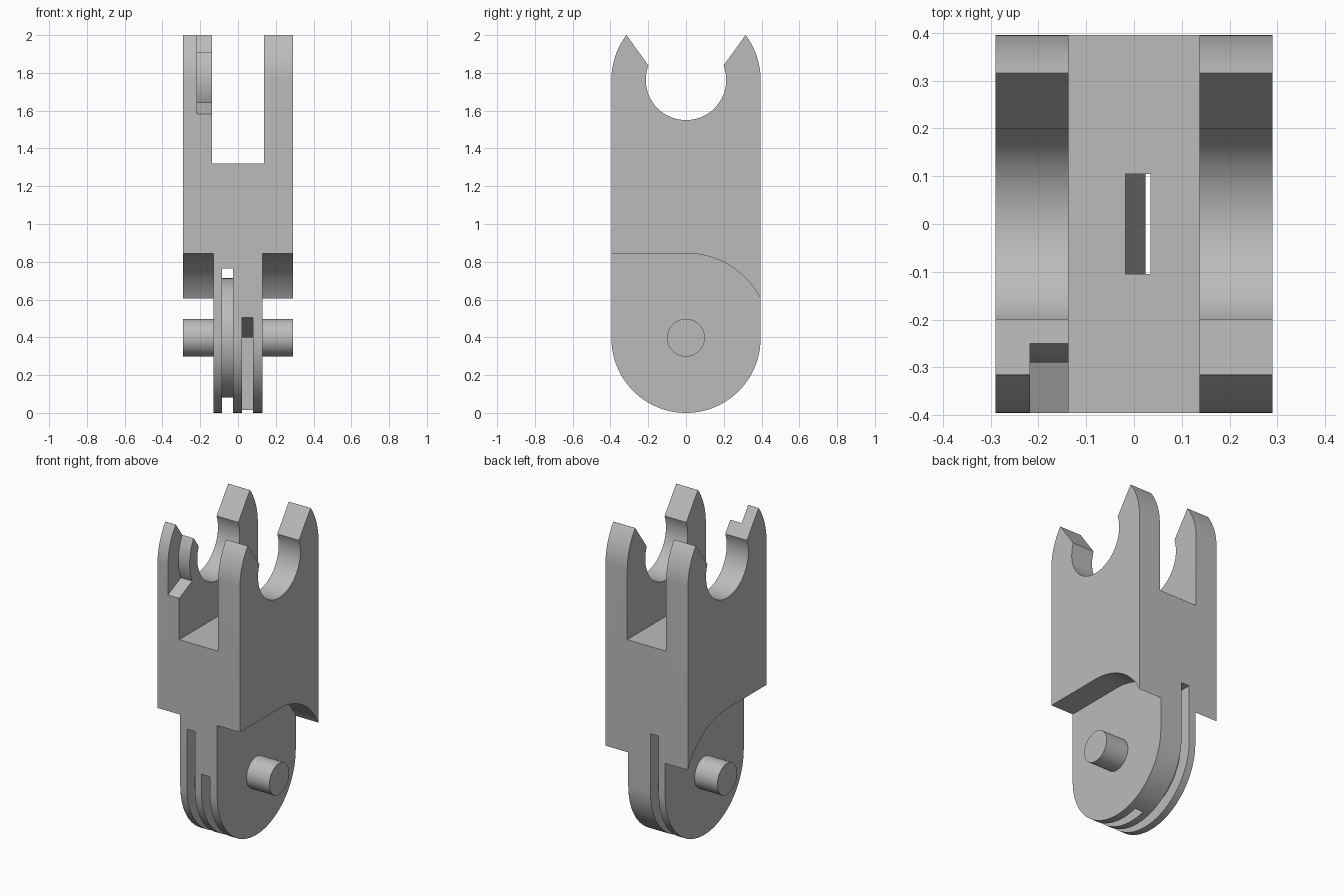
import bpy
import bmesh
from math import radians, sin, cos

if "Cube" in bpy.data.objects:
    bpy.data.objects.remove(bpy.data.objects["Cube"], do_unlink=True)

grey = bpy.data.materials.new("plain grey")
grey.use_nodes = True
grey.diffuse_color = (0.5, 0.5, 0.5, 1)
grey.node_tree.nodes["Principled BSDF"].inputs["Base Color"].default_value = (0.5, 0.5, 0.5, 1)

R = 0.395          # half depth and end radius
CLIP_Z = 1.763     # centre of the clip opening
PIVOT_Z = 0.398    # centre of the pivot pin


def arc(z, r, start, end, steps=48):
    """Points (y, z) on an arc centred on y = 0."""
    angles = [radians(start + (end - start) * i / steps) for i in range(steps + 1)]
    return [(r * cos(a), z + r * sin(a)) for a in angles]


def prism(name, points, lo, hi, axis="x"):
    """Extrude a side profile along x, or a front profile along y."""
    place = (lambda p, d: (d, p[0], p[1])) if axis == "x" else (lambda p, d: (p[0], d, p[1]))
    bm = bmesh.new()
    face = bm.faces.new([bm.verts.new(place(p, lo)) for p in points])
    new = bmesh.ops.extrude_face_region(bm, geom=[face])["geom"]
    shift = (hi - lo, 0, 0) if axis == "x" else (0, hi - lo, 0)
    bmesh.ops.translate(bm, vec=shift, verts=[v for v in new if isinstance(v, bmesh.types.BMVert)])
    bmesh.ops.recalc_face_normals(bm, faces=bm.faces)
    mesh = bpy.data.meshes.new(name)
    bm.to_mesh(mesh)
    bm.free()
    mesh.materials.append(grey)
    obj = bpy.data.objects.new(name, mesh)
    bpy.context.collection.objects.link(obj)
    return obj


def activate(obj):
    bpy.ops.object.select_all(action="DESELECT")
    obj.select_set(True)
    bpy.context.view_layer.objects.active = obj


def cut(obj, cutter):
    cutter.hide_render = True
    mod = obj.modifiers.new("cut", "BOOLEAN")
    mod.operation = "DIFFERENCE"
    mod.solver = "EXACT"
    mod.object = cutter
    activate(obj)
    bpy.ops.object.modifier_apply(modifier=mod.name)
    bpy.data.objects.remove(cutter, do_unlink=True)


# Main body: round bottom, shouldered flat top
body = prism("body", arc(R, R, 180, 360) + arc(CLIP_Z, R, 0, 36.87, 16)
             + arc(CLIP_Z, R, 143.13, 180, 16), -0.29, 0.29)

# Gap between the two upper prongs
cut(body, prism("prong_gap", [(-0.137, 1.32), (0.137, 1.32), (0.137, 2.2), (-0.137, 2.2)],
                -0.6, 0.6, "y"))

# Round clip opening with a flared mouth
cut(body, prism("clip_opening", arc(CLIP_Z, 0.213, 159, 381)
                + [(0.373, 2.08), (-0.373, 2.08)], -0.5, 0.5))

# Relief on the inner front edge of one prong
cut(body, prism("prong_relief", arc(CLIP_Z, 0.29, 204.5, 120, 32)
                + [(-0.145, 2.2), (-0.6, 2.2), (-0.6, 1.49)], -0.217, -0.1))

# Side undercuts that leave the narrow tongue
for lo, hi in ((-0.5, -0.13), (0.13, 0.5)):
    cut(body, prism("side_undercut", [(-0.6, -0.2), (0.445, -0.2)]
                    + arc(0.4, 0.445, 0, 90) + [(-0.6, 0.845)], lo, hi))

# Groove running all around the tongue
cut(body, prism("groove", [(-0.6, -0.2), (0.6, -0.2), (0.6, 0.765), (-0.6, 0.765)],
                -0.084, -0.026))

# Short front slot with a sloping roof
cut(body, prism("front_slot", [(-0.6, -0.2), (0.105, -0.2), (0.105, 0.4), (-0.105, 0.4),
                               (-R, 0.505), (-0.6, 0.505)], 0.02, 0.079))

# Bent channel from the floor of the prong gap down to the front slot
cut(body, prism("channel", [(-0.018, 1.4), (-0.018, 1.1), (-0.003, 0.9), (0.009, 0.7),
                            (0.024, 0.5), (0.024, 0.35), (0.077, 0.35), (0.077, 0.5),
                            (0.06, 0.7), (0.048, 0.9), (0.035, 1.1), (0.035, 1.4)],
                -0.105, 0.105, "y"))

# Round core at the bottom of the groove
core = prism("groove_core", arc(PIVOT_Z, 0.317, 0, 355, 71), -0.09, -0.02)

# Pivot pin stubs
pins = [prism(side + "_pivot_pin", arc(PIVOT_Z, 0.1, 0, 352.5, 47), lo, hi)
        for side, lo, hi in (("right", -0.29, -0.11), ("left", 0.11, 0.29))]

for obj in [body, core] + pins:
    activate(obj)
    bpy.ops.object.shade_smooth_by_angle(angle=radians(25))
